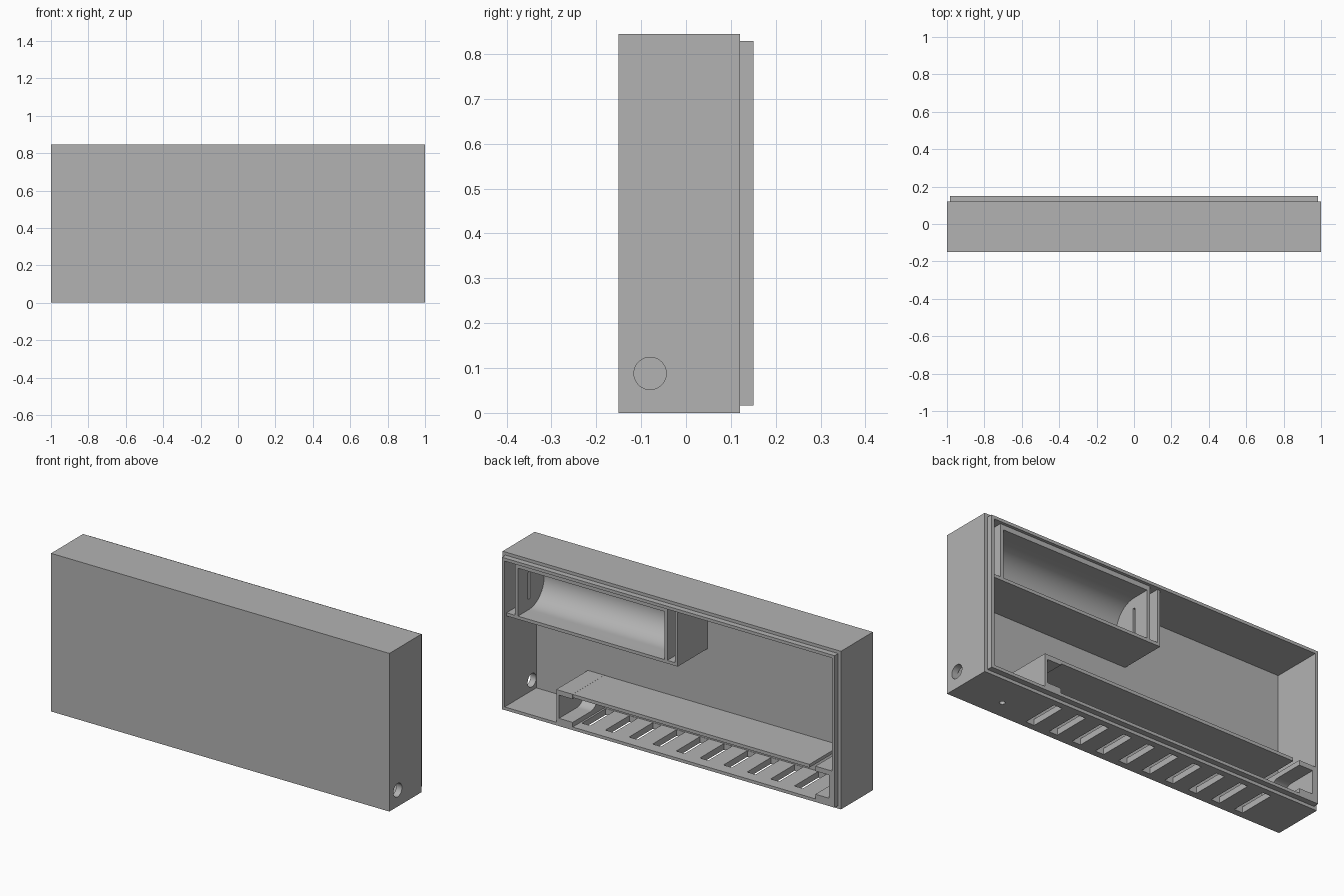
import bpy
import math

old = bpy.data.objects.get("Cube")
if old:
    bpy.data.objects.remove(old, do_unlink=True)

grey = bpy.data.materials.new("plain grey")
grey.use_nodes = True
grey.diffuse_color = (0.45, 0.45, 0.45, 1)
grey.node_tree.nodes["Principled BSDF"].inputs["Base Color"].default_value = (0.45, 0.45, 0.45, 1)


def box(name, x, y, z):
    """Box from (low, high) ranges on each axis."""
    bpy.ops.mesh.primitive_cube_add(size=1)
    ob = bpy.context.object
    ob.name = name
    for v in ob.data.vertices:
        v.co = [lo if c < 0 else hi for c, (lo, hi) in zip(v.co, (x, y, z))]
    ob.data.materials.append(grey)
    return ob


def rod(name, centre, radius, length, axis="Z", sides=48):
    turn = (0, math.pi / 2, 0) if axis == "X" else (0, 0, 0)
    bpy.ops.mesh.primitive_cylinder_add(vertices=sides, radius=radius, depth=length,
                                        location=centre, rotation=turn)
    ob = bpy.context.object
    ob.name = name
    ob.data.materials.append(grey)
    return ob


def channel(name, x, cy, cz, radius, sides=64):
    """U-shaped cutter along x: round at the front, straight out of the back."""
    n = sides // 2
    arc = [math.pi / 2 + math.pi * i / n for i in range(n + 1)]
    ring = [(cy + radius * math.cos(a), cz + radius * math.sin(a)) for a in arc]
    ring += [(0.3, cz - radius), (0.3, cz + radius)]
    k = len(ring)
    verts = [(px, y, z) for px in x for y, z in ring]
    faces = [tuple(range(k))[::-1], tuple(range(k, 2 * k))]
    faces += [(i, (i + 1) % k, k + (i + 1) % k, k + i) for i in range(k)]
    me = bpy.data.meshes.new(name)
    me.from_pydata(verts, [], faces)
    me.materials.append(grey)
    ob = bpy.data.objects.new(name, me)
    bpy.context.collection.objects.link(ob)
    return ob


def combine(target, tool, operation="DIFFERENCE"):
    bpy.context.view_layer.objects.active = target
    mod = target.modifiers.new("cut", "BOOLEAN")
    mod.operation = operation
    mod.solver = "EXACT"
    mod.object = tool
    bpy.ops.object.modifier_apply(modifier=mod.name)
    bpy.data.objects.remove(tool, do_unlink=True)


def smooth(ob):
    bpy.ops.object.select_all(action="DESELECT")
    ob.select_set(True)
    bpy.context.view_layer.objects.active = ob
    bpy.ops.object.shade_smooth_by_angle(angle=math.radians(30))


H = 0.845      # case height
T = 0.033      # wall thickness
S = T / 2      # thin plates and lip step
INNER = 1 - T
FRONT = -0.15 + T
EMBED = 0.01   # overlap of inner parts into the walls

# Case: open-backed shell with a stepped lip
case = box("case", (-1, 1), (-0.15, 0.12), (0, H))
combine(case, box("lip", (-1 + S, 1 - S), (0, 0.15), (S, H - S)), "UNION")
combine(case, box("cavity", (-INNER, INNER), (FRONT, 0.3), (T, H - T)))

# Cable hole in the side, small hole and vent slots in the floor
combine(case, rod("side_hole", (1, -0.08, 0.088), 0.036, 0.2, "X"))
combine(case, rod("floor_hole", (0.752, -0.05, 0), 0.014, 0.2, sides=24))
for i in range(10):
    x = 0.53 - 0.1396 * i
    combine(case, box("slot", (x - 0.025, x + 0.025), (-0.115, 0.087), (-0.1, 0.1)))
smooth(case)

# Lamp shelf above the slots
box("lamp_shelf", (-0.834, 0.655), (FRONT - EMBED, 0.149), (0.19, 0.2075))

# Lamp holders at each end with rounded sockets
for name, x, cut in (("left_lamp_holder", (0.565, 0.662), (0.5, 0.662 - S)),
                     ("right_lamp_holder", (-INNER - EMBED, -0.87), (-INNER + S, -0.8))):
    holder = box(name, x, (FRONT - EMBED, 0.15), (T - EMBED, 0.208))
    combine(holder, channel("socket", cut, 0.0, 0.12, 0.062))
    smooth(holder)

# Battery holder: block with a rounded trough and slotted ends
BACK = 0.134
CY, CZ = 0.04, 0.658
trough = box("battery_trough", (S, 0.9165), (FRONT - EMBED, BACK), (0.52, H - T + EMBED))
combine(trough, channel("battery_channel", (T, 0.9), CY, CZ, 0.128))
for x in (S, 0.9165):
    combine(trough, box("contact_slot", (x - T, x + T), (CY - 0.007, CY + 0.007),
                        (CZ - 0.073, CZ + 0.073)))
smooth(trough)

# Plate under the battery holder and its end wall
box("battery_floor", (-0.045, INNER + EMBED), (FRONT - EMBED, BACK), (0.513, 0.53))
box("battery_end_wall", (-0.045, -0.045 + S), (FRONT - EMBED, BACK), (0.513, H - T + EMBED))
